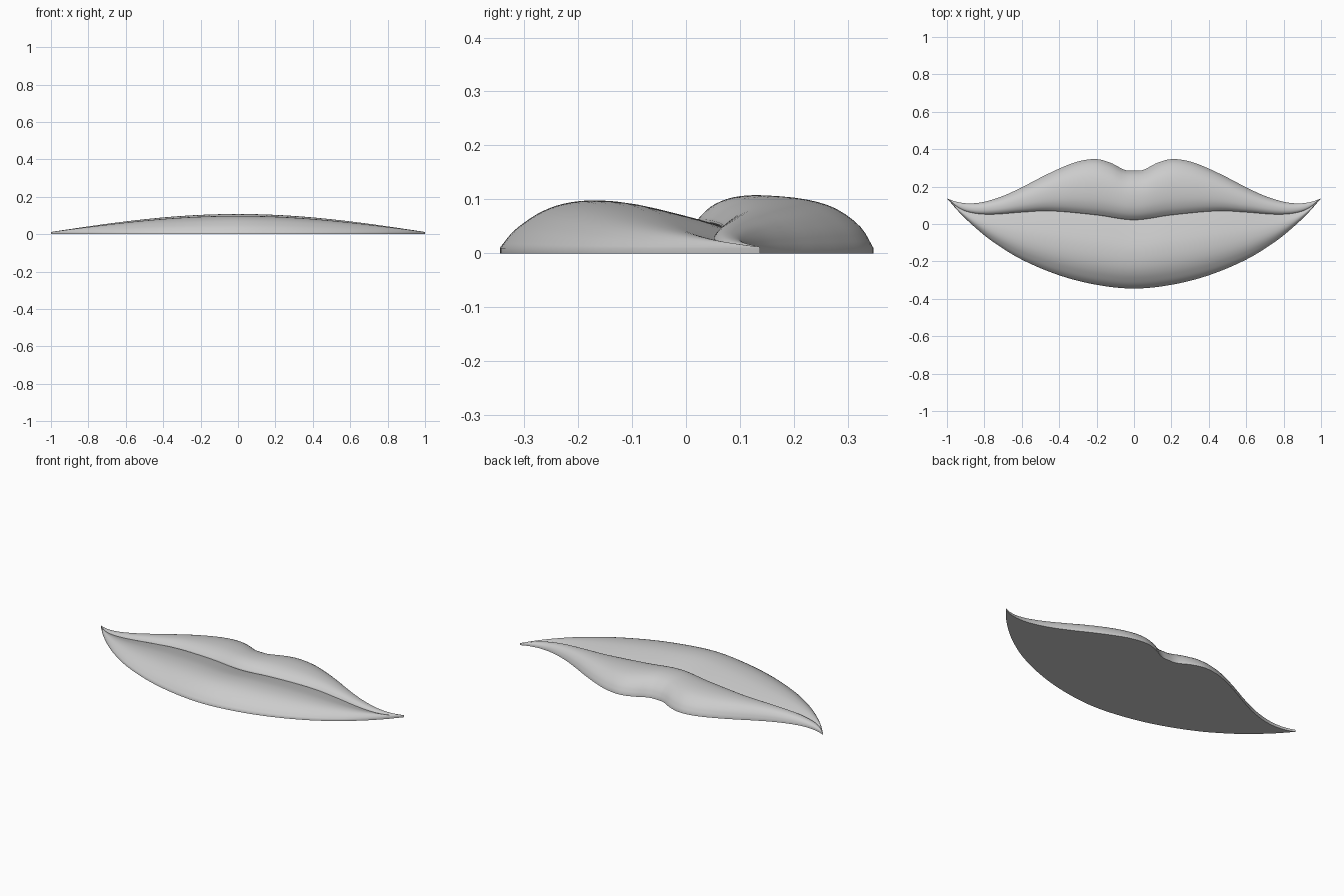
import bpy, bmesh, math

if "Cube" in bpy.data.objects:
    bpy.data.objects.remove(bpy.data.objects["Cube"])


def curve(keys, t):
    """Smooth value through (t, v) keys."""
    n = len(keys)
    i = max(k for k in range(n - 1) if keys[k][0] <= t + 1e-9 or k == 0)

    def slope(k):
        a, b = keys[max(k - 1, 0)], keys[min(k + 1, n - 1)]
        return (b[1] - a[1]) / (b[0] - a[0])

    (t0, v0), (t1, v1) = keys[i], keys[i + 1]
    d = t1 - t0
    s = (t - t0) / d
    return ((2*s**3 - 3*s*s + 1) * v0 + (s**3 - 2*s*s + s) * d * slope(i)
            + (3*s*s - 2*s**3) * v1 + (s**3 - s*s) * d * slope(i + 1))


def mirrored(keys):
    return [(-keys[1][0], keys[1][1])] + keys


def resample(points, steps):
    """Smoothly subdivide a list of 2D profile points."""
    us = [list(enumerate(p[k] for p in points)) for k in (0, 1)]
    m = len(points) - 1
    return [tuple(curve(c, m * j / steps) for c in us) for j in range(steps + 1)]


# Outlines seen from the top, as y over |x|
UPPER = mirrored([(0, .285), (.05, .289), (.12, .325), (.2, .347), (.3, .334), (.4, .296),
                  (.5, .248), (.6, .196), (.7, .150), (.8, .119), (.88, .110), (.95, .119), (1, .137)])
MOUTH = mirrored([(0, .022), (.2, .048), (.45, .070), (.6, .063), (.75, .052), (.85, .057),
                  (.93, .082), (1, .137)])
LOWER = mirrored([(0, -.345), (.2, -.325), (.4, -.274), (.6, -.190), (.75, -.098), (.85, -.018),
                  (.93, .058), (1, .137)])

# Cross-sections: fraction of lip width, fraction of height
lower_profile = resample([(0, 0), (.055, .31), (.12, .55), (.2, .77), (.3, .93), (.43, 1),
                          (.6, .94), (.85, .65), (1, .43)], 24)
upper_profile = resample([(.1, .43), (0, .50), (.04, .66), (.12, .83), (.25, .96), (.42, 1),
                          (.6, .95), (.77, .78), (.92, .42), (1, 0)], 27)
RIM = .01


def section(x):
    a = min(abs(x), 1)
    yu, ym, yl = (curve(c, a) for c in (UPPER, MOUTH, LOWER))
    h = .002 + .096 * math.cos(math.pi * a / 2)
    crease = ym + .1 * (yu - ym)
    pts = [(yl, 0)]
    pts += [(yl + f * (crease - yl), RIM + z * h * .9) for f, z in lower_profile]
    pts += [(ym + f * (yu - ym), RIM + z * h) for f, z in upper_profile]
    pts += [(yu, 0)]
    # weld the seam between both lips
    k = len(lower_profile)
    pts[k] = pts[k + 1]
    return pts


# Lips: lofted sections with a flat base
bm = bmesh.new()
N = 112
rows = []
for i in range(N + 1):
    x = math.sin(math.pi / 2 * (2 * i / N - 1)) * .5 + (2 * i / N - 1) * .5
    rows.append([bm.verts.new((x, y, z)) for y, z in section(x)])
for r, s in zip(rows, rows[1:]):
    for j in range(len(r)):
        k = (j + 1) % len(r)
        bm.faces.new((r[j], r[k], s[k], s[j]))
bmesh.ops.remove_doubles(bm, verts=bm.verts, dist=.00005)
bmesh.ops.recalc_face_normals(bm, faces=bm.faces)
mesh = bpy.data.meshes.new("lips")
bm.to_mesh(mesh)
bm.free()
lips = bpy.data.objects.new("lips", mesh)
bpy.context.collection.objects.link(lips)
bpy.context.view_layer.objects.active = lips
lips.select_set(True)
bpy.ops.object.shade_smooth_by_angle(angle=math.radians(40))
